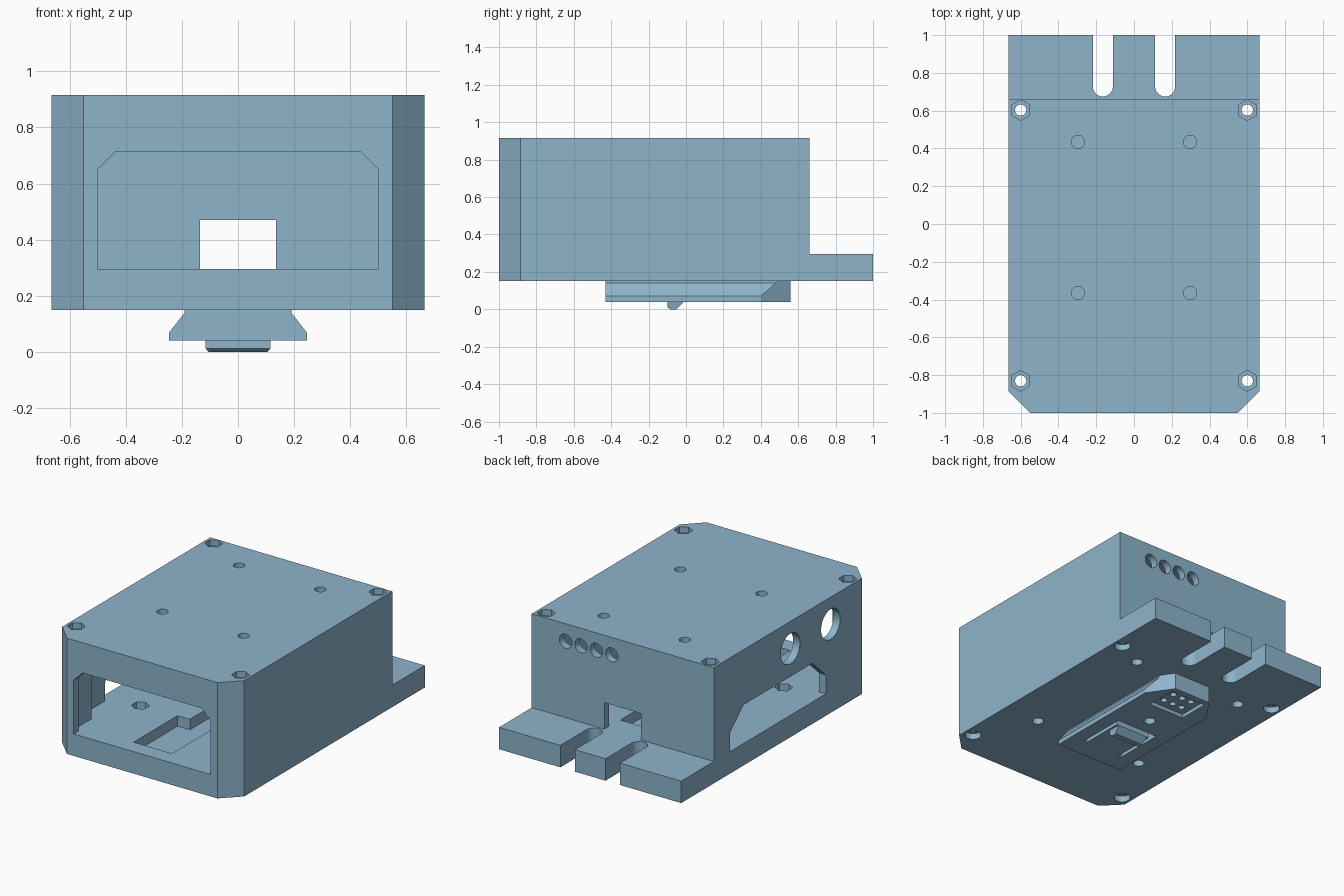
import bpy, bmesh, math

if "Cube" in bpy.data.objects:
    bpy.data.objects.remove(bpy.data.objects["Cube"])

mat = bpy.data.materials.new("steel_blue")
mat.diffuse_color = (0.27, 0.46, 0.60, 1)
mat.use_nodes = True
mat.node_tree.nodes["Principled BSDF"].inputs["Base Color"].default_value = mat.diffuse_color


def loft(name, rings):
    """Closed solid through rings of equal point count."""
    bm = bmesh.new()
    vs = [[bm.verts.new(p) for p in r] for r in rings]
    n = len(rings[0])
    bm.faces.new(vs[0])
    bm.faces.new(vs[-1])
    for a, b in zip(vs, vs[1:]):
        for i in range(n):
            j = (i + 1) % n
            bm.faces.new((a[i], a[j], b[j], b[i]))
    bmesh.ops.recalc_face_normals(bm, faces=bm.faces)
    me = bpy.data.meshes.new(name)
    bm.to_mesh(me)
    bm.free()
    me.materials.append(mat)
    ob = bpy.data.objects.new(name, me)
    bpy.context.collection.objects.link(ob)
    return ob


def prism(name, pts, axis, lo, hi):
    """Extrude a 2D outline along an axis."""
    put = {"x": lambda a, b, h: (h, a, b),
           "y": lambda a, b, h: (a, h, b),
           "z": lambda a, b, h: (a, b, h)}[axis]
    return loft(name, [[put(a, b, h) for a, b in pts] for h in (lo, hi)])


def rect(x0, x1, y0, y1):
    return [(x0, y0), (x1, y0), (x1, y1), (x0, y1)]


def circle(x, y, r, n=24):
    return [(x + r * math.cos(2 * math.pi * (i + .5) / n),
             y + r * math.sin(2 * math.pi * (i + .5) / n)) for i in range(n)]


def window(a0, a1, z0, z1, ca, cz):
    """Rectangle with chamfered top corners."""
    return [(a0, z0), (a1, z0), (a1, z1 - cz), (a1 - ca, z1), (a0 + ca, z1), (a0, z1 - cz)]


def cut(target, pts, axis, lo, hi):
    c = prism("cutter", pts, axis, lo, hi)
    c.hide_render = True
    m = target.modifiers.new("cut", "BOOLEAN")
    m.operation, m.solver, m.object = "DIFFERENCE", "EXACT", c
    bpy.context.view_layer.objects.active = target
    bpy.ops.object.modifier_apply(modifier=m.name)
    bpy.data.objects.remove(c)


# Housing: side profile with rear flange, then chamfered front corners
W = 0.665
body = prism("housing", [(-1, .15), (1, .15), (1, .295), (.66, .295), (.66, .915), (-1, .915)],
             "x", -W, W)
for s in (-1, 1):
    cut(body, [(s * .55, -1), (s * .78, -1.23), (s * .895, -1.115), (s * W, -.885),
               (s * .665, -.885)][:4], "z", 0, 1.1)

# Inner cavity with solid corner posts around the bolts
cut(body, [(-.535, -.95), (.535, -.95), (.535, -.765), (.615, -.765), (.615, .535),
           (.535, .535), (.535, .61), (-.535, .61), (-.535, .535), (-.615, .535),
           (-.615, -.765), (-.535, -.765)], "z", .295, .865)

# Front window, rear cable window, left side window
cut(body, window(-.5, .5, .295, .715, .065, .065), "y", -1.1, -.9)
cut(body, rect(-.135, .135, .295, .47), "y", .55, .8)
cut(body, window(-.51, .49, .295, .55, .14, .13), "x", -.8, -.6)

# Round ports on the left and four small ports at the rear
for y in (-.14, -.56):
    cut(body, circle(y, .735, .1, 32), "x", -.8, -.6)
for x in (.417, .305, .193, .08):
    cut(body, circle(x, .80, .046), "y", .55, .8)

# Open slots in the rear flange
for x in (-.165, .165):
    arc = [(x + .053 * math.cos(t), .728 + .053 * math.sin(t))
           for t in [math.pi + math.pi * i / 16 for i in range(17)]]
    cut(body, arc + [(x + .053, 1.1), (x - .053, 1.1)], "z", .1, .32)

# Corner bolt holes with hex pockets above and counterbores below
for x in (-.6, .6):
    for y in (-.83, .603):
        cut(body, circle(x, y, .03), "z", 0, 1)
        cut(body, circle(x, y, .055, 6), "z", .875, 1)
        cut(body, circle(x, y, .05), "z", .1, .19)

# Roof screw holes and floor screw holes with hex pockets
for x in (-1, 1):
    for y in (-.365, .435):
        cut(body, circle(x * .297, y, .035), "z", .8, 1)
    for y in (-.44, .51):
        cut(body, circle(x * .405, y, .035), "z", .1, .35)
        cut(body, circle(x * .405, y, .055, 6), "z", .25, .35)

# Floor pockets
cut(body, rect(-.14, .14, -.89, -.43), "z", .225, .35)
cut(body, rect(-.05, .22, -.44, -.15), "z", .225, .35)
cut(body, rect(-.13, .13, .2, .5), "z", .225, .35)

# Dovetail mounting foot with angled rear corners
rings = []
for z, w in ((.04, .245), (.07, .245), (.14, .19), (.15, .19)):
    yc = .40 + (.245 - w) * 1.45
    rings.append([(-w, -.43, z), (w, -.43, z), (w, yc, z), (.135, .56, z),
                  (-.135, .56, z), (-w, yc, z)])
foot = loft("dovetail_foot", rings)

# Connector recess, pin holes, screw hole, and slots beside the latch tongue
cut(foot, rect(-.13, .13, .31, .52), "z", 0, .065)
for x in (-.07, 0, .07):
    for y in (.37, .46):
        cut(foot, circle(x, y, .021, 16), "z", 0, .11)
cut(foot, circle(0, .15, .035), "z", 0, .12)
for s in (-1, 1):
    cut(foot, rect(s * .14 - .012, s * .14 + .012, -.30, -.01), "z", 0, .12)
cut(foot, rect(-.152, .152, -.012, .03), "z", 0, .12)

# Latch catch under the foot
catch = prism("latch_catch", [(-.1, .045), (-.1, .012), (-.085, 0), (-.05, 0), (-.012, .04),
                              (-.012, .045)], "x", -.115, .115)
for v in catch.data.vertices:
    if v.co.z < .005:
        v.co.x *= .91

# Keep crisp edges, smooth the round holes
for ob in (body, foot, catch):
    bpy.ops.object.select_all(action="DESELECT")
    ob.select_set(True)
    bpy.context.view_layer.objects.active = ob
    bpy.ops.object.shade_smooth_by_angle(angle=math.radians(25))
